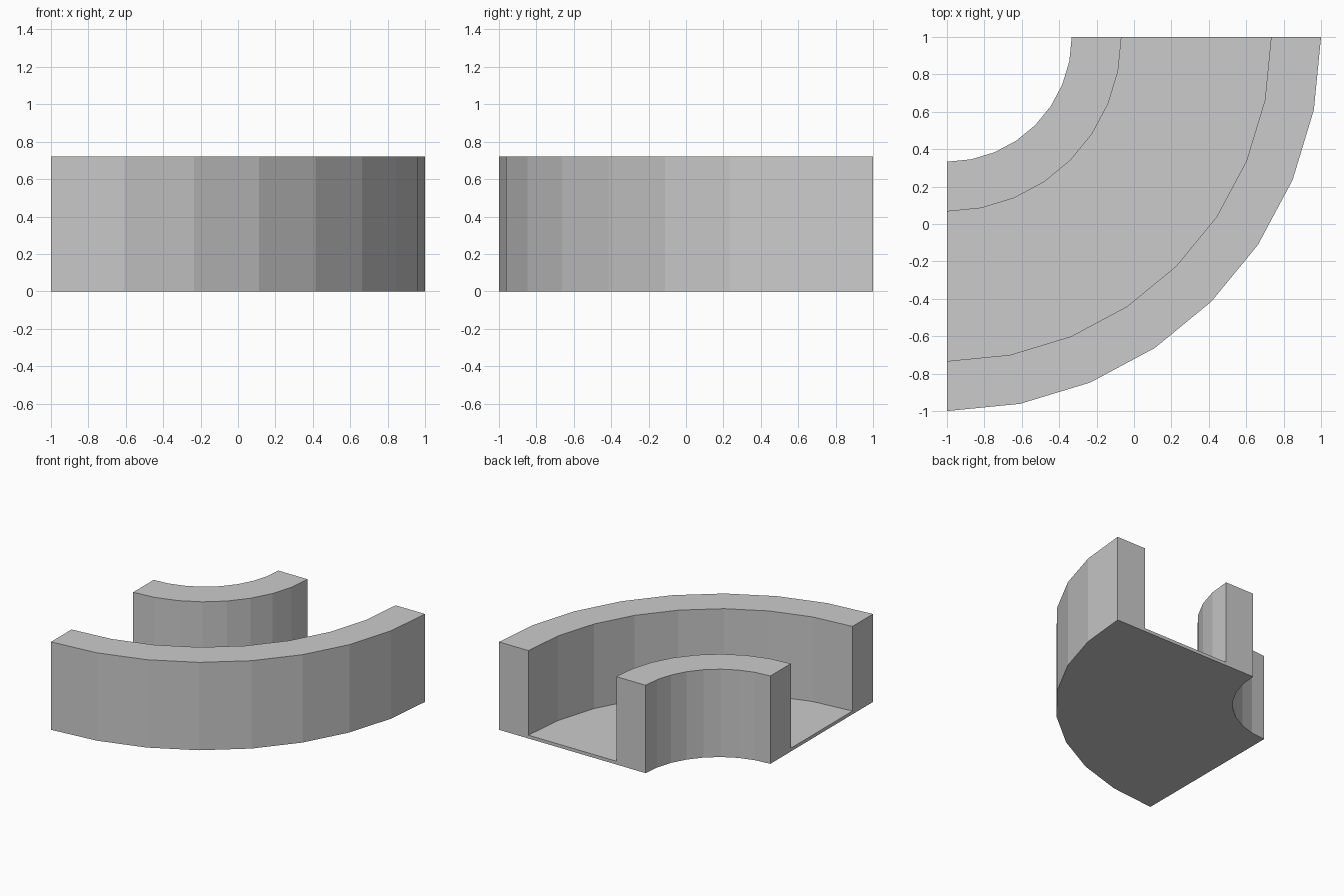
import bpy, bmesh
from math import sin, cos, radians

if "Cube" in bpy.data.objects:
    bpy.data.objects.remove(bpy.data.objects["Cube"])

CENTRE = (-1.0, 1.0)   # corner the quarter ring turns around
STEPS = 8              # flat sides per quarter turn
FLOOR_TOP, WALL_TOP = 0.027, 0.722


def arc(radius):
    angles = [radians(-90 + 90 * i / STEPS) for i in range(STEPS + 1)]
    return [(CENTRE[0] + radius * cos(a), CENTRE[1] + radius * sin(a)) for a in angles]


def quarter_ring(name, r_in, r_out, z0, z1, material=None):
    bm = bmesh.new()
    outline = arc(r_out) + arc(r_in)[::-1]
    face = bm.faces.new([bm.verts.new((x, y, z0)) for x, y in outline])
    ext = bmesh.ops.extrude_face_region(bm, geom=[face], use_keep_orig=True)
    top = [g for g in ext["geom"] if isinstance(g, bmesh.types.BMVert)]
    bmesh.ops.translate(bm, verts=top, vec=(0, 0, z1 - z0))
    bmesh.ops.recalc_face_normals(bm, faces=bm.faces)
    mesh = bpy.data.meshes.new(name)
    bm.to_mesh(mesh)
    bm.free()
    if material:
        mesh.materials.append(material)
    obj = bpy.data.objects.new(name, mesh)
    bpy.context.collection.objects.link(obj)
    return obj


dark = bpy.data.materials.new("dark_grey")
dark.diffuse_color = (0.52, 0.52, 0.52, 1)
dark.use_nodes = True
dark.node_tree.nodes["Principled BSDF"].inputs["Base Color"].default_value = dark.diffuse_color

# Thin darker floor slab with a wall along each curved edge
quarter_ring("floor", 0.667, 2.0, 0.0, FLOOR_TOP, dark)
quarter_ring("outer_wall", 1.733, 2.0, FLOOR_TOP, WALL_TOP)
quarter_ring("inner_wall", 0.667, 0.933, FLOOR_TOP, WALL_TOP)
